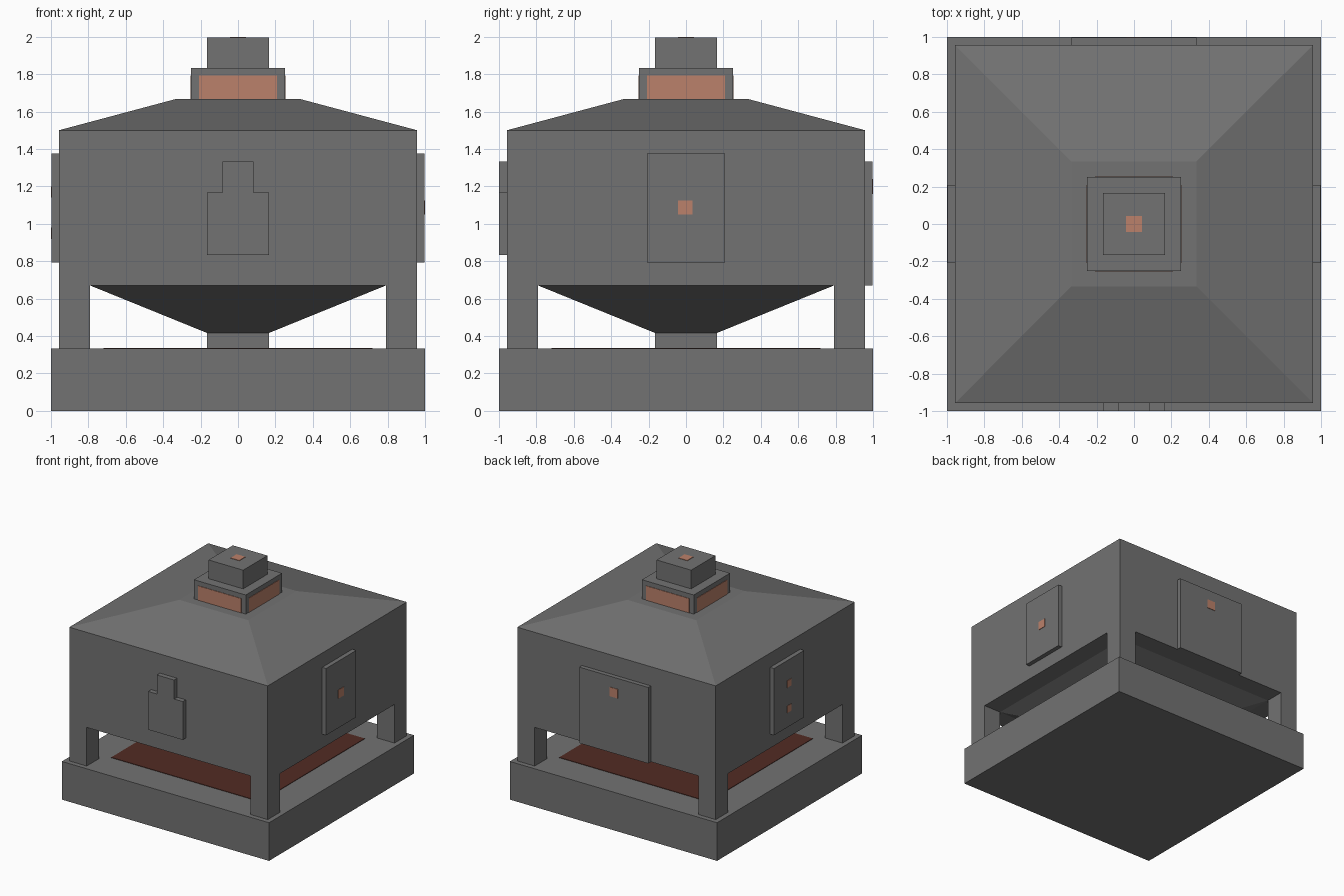
import bpy

if "Cube" in bpy.data.objects:
    bpy.data.objects.remove(bpy.data.objects["Cube"])


def material(name, rgb):
    m = bpy.data.materials.new(name)
    m.diffuse_color = (*rgb, 1)
    m.use_nodes = True
    m.node_tree.nodes["Principled BSDF"].inputs["Base Color"].default_value = m.diffuse_color
    return m


GREY = material("iron grey", (0.17, 0.17, 0.17))
ORANGE = material("copper orange", (0.50, 0.22, 0.145))
DARK = material("ember dark red", (0.085, 0.024, 0.017))


def make(name, verts, faces, mat):
    me = bpy.data.meshes.new(name)
    me.from_pydata(verts, [], faces)
    me.materials.append(mat)
    ob = bpy.data.objects.new(name, me)
    bpy.context.collection.objects.link(ob)
    return ob


def stack(name, rings, mat=GREY):
    """Square rings (half width, z) joined into a closed solid."""
    verts = [(sx * h, sy * h, z) for h, z in rings
             for sx, sy in ((-1, -1), (1, -1), (1, 1), (-1, 1))]
    n = len(rings)
    faces = [(3, 2, 1, 0), tuple(range(4 * n - 4, 4 * n))]
    for r in range(n - 1):
        for i in range(4):
            a, b = 4 * r + i, 4 * r + (i + 1) % 4
            faces.append((a, b, b + 4, a + 4))
    return make(name, verts, faces, mat)


def box(name, x, y, z, mat=GREY):
    """Box from sorted (min, max) ranges."""
    (x0, x1), (y0, y1), (z0, z1) = sorted(x), sorted(y), sorted(z)
    verts = [(a, b, c) for c in (z0, z1)
             for a, b in ((x0, y0), (x1, y0), (x1, y1), (x0, y1))]
    faces = [(3, 2, 1, 0), (4, 5, 6, 7)] + [
        (i, (i + 1) % 4, (i + 1) % 4 + 4, i + 4) for i in range(4)]
    return make(name, verts, faces, mat)


B = 0.958   # body half width
T = 0.004   # thickness of painted plates

# base slab with glowing bed
stack("base", [(1, 0), (1, 0.333)])
stack("ember_bed", [(0.72, 0.333), (0.72, 0.333 + T)], DARK)

# corner legs
for sx in (-1, 1):
    for sy in (-1, 1):
        box("corner_leg", (sx * 0.79, sx * B), (sy * 0.79, sy * B), (0.333, 0.67))

# spout and hopper under the body
stack("hopper", [(0.167, 0.333), (0.167, 0.417), (0.79, 0.67)])

# body with sloping roof
stack("body", [(B, 0.67), (B, 1.5), (0.333, 1.667)])

# neck and cap
stack("neck", [(0.25, 1.667), (0.25, 1.833)])
stack("cap", [(0.167, 1.833), (0.167, 2.0 - T)])
stack("cap_light", [(0.042, 2.0 - T), (0.042, 2.0)], ORANGE)

# glowing windows on all four sides of the neck
for s in (-1, 1):
    out = (s * 0.25, s * (0.25 + T))
    box("neck_window", out, (-0.208, 0.208), (1.667, 1.792), ORANGE)
    box("neck_window", (-0.208, 0.208), out, (1.667, 1.792), ORANGE)

# wall panels: sides, front (two pieces), back
P = 1.0 - T
for s in (-1, 1):
    box("side_panel", (s * B, s * P), (-0.208, 0.208), (0.792, 1.375))
box("front_panel", (-0.167, 0.167), (-1, -B), (0.833, 1.167))
box("front_tab", (-0.083, 0.083), (-1, -B), (1.167, 1.333))
box("back_panel", (-0.333, 0.333), (B, P), (0.67, 1.333))

# small indicator lights
box("right_light", (P, 1), (-0.042, 0.035), (1.05, 1.125), ORANGE)
for z in (0.95, 1.17):
    box("left_light", (-1, -P), (-0.03, 0.03), (z - 0.03, z + 0.03), ORANGE)
box("back_light", (-0.04, 0.04), (P, 1), (1.16, 1.24), ORANGE)
